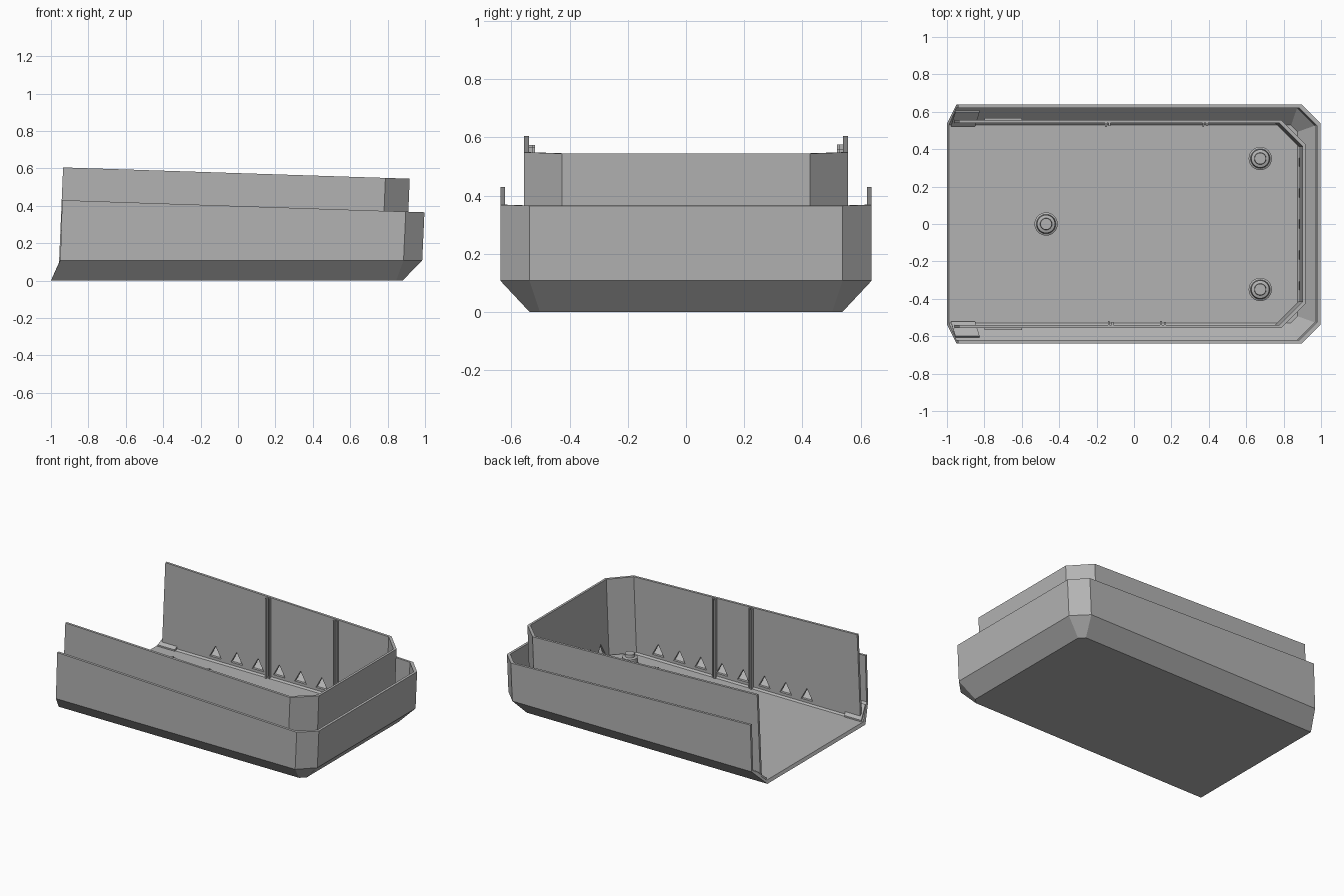
import bpy, bmesh, math

if "Cube" in bpy.data.objects:
    bpy.data.objects.remove(bpy.data.objects["Cube"])

grey = bpy.data.materials.new("shell grey")
grey.diffuse_color = (0.45, 0.45, 0.45, 1)
grey.use_nodes = True
grey.node_tree.nodes["Principled BSDF"].inputs["Base Color"].default_value = grey.diffuse_color


def finish(bm, name):
    bmesh.ops.recalc_face_normals(bm, faces=bm.faces)
    me = bpy.data.meshes.new(name)
    bm.to_mesh(me)
    bm.free()
    ob = bpy.data.objects.new(name, me)
    bpy.context.collection.objects.link(ob)
    me.materials.append(grey)
    return ob


def u_path(xs, xe, w, c, height):
    """U-shaped path, open towards -x, with cut corners at the +x end."""
    pts = [(xs, -w), (xe - c, -w), (xe, c - w), (xe, w - c), (xe - c, w), (xs, w)]
    return [(x, y, height(x)) for x, y in pts]


def u_shell(name, outer, inner, floor):
    """Skin the outer levels (bottom up) and inner levels into one solid wall."""
    bm = bmesh.new()
    o = [[bm.verts.new(p) for p in u_path(*lv)] for lv in outer]
    i = [[bm.verts.new(p) for p in u_path(*lv)] for lv in inner]
    rings = o + i[::-1]
    for a, b in zip(rings, rings[1:]):
        for k in range(5):
            bm.faces.new((a[k], a[k + 1], b[k + 1], b[k]))
    for k in (0, 5):
        for n in range(len(o) - 1):
            bm.faces.new((o[n][k], o[n + 1][k], i[n + 1][k], i[n][k]))
    if floor:
        bm.faces.new(o[0])
        bm.faces.new(i[0])
        bm.faces.new((o[0][0], o[0][5], i[0][5], i[0][0]))
    else:
        for k in range(5):
            bm.faces.new((o[0][k], o[0][k + 1], i[0][k + 1], i[0][k]))
    return finish(bm, name)


def flat(z):
    return lambda x: z


def outer_rim(x):
    return 0.43 - 0.0335 * (x + 0.94)


def inner_rim(x):
    return 0.605 - 0.0325 * (x + 0.94)


def prism(bm, pts, offset):
    """Extrude a polygon along an offset vector."""
    a = [bm.verts.new(p) for p in pts]
    b = [bm.verts.new([p[k] + offset[k] for k in range(3)]) for p in pts]
    bm.faces.new(a)
    bm.faces.new(b[::-1])
    for k in range(len(a)):
        n = (k + 1) % len(a)
        bm.faces.new((a[k], a[n], b[n], b[k]))


# Outer tray: floor, sloped skirt and low wall
u_shell("outer_tray",
        [(-1, 0.88, 0.537, 0.035, flat(0)),
         (-0.95, 0.985, 0.638, 0.1, flat(0.108)),
         (-0.94, 0.997, 0.638, 0.1, outer_rim)],
        [(-0.99, 0.875, 0.528, 0.035, flat(0.02)),
         (-0.95, 0.967, 0.621, 0.095, flat(0.112)),
         (-0.94, 0.979, 0.621, 0.095, outer_rim)], True)

# Taller inner wall
wall = u_shell("inner_wall",
               [(-0.96, 0.897, 0.556, 0.13, flat(0.026)),
                (-0.935, 0.918, 0.556, 0.13, inner_rim)],
               [(-0.96, 0.881, 0.539, 0.124, flat(0.026)),
                (-0.935, 0.902, 0.539, 0.124, inner_rim)], False)

# Triangular vents through the inner wall
bm = bmesh.new()
for n in range(8):
    x = -0.55 + 0.163 * n
    prism(bm, [(x - 0.045, -0.7, 0.05), (x + 0.045, -0.7, 0.05), (x, -0.7, 0.13)], (0, 1.4, 0))
for n in range(5):
    y = -0.33 + 0.165 * n
    prism(bm, [(0.8, y - 0.045, 0.05), (0.8, y + 0.045, 0.05), (0.8, y, 0.13)], (0.2, 0, 0))
cutter = finish(bm, "vent_cutter")
cutter.hide_render = True
cutter.display_type = 'WIRE'
mod = wall.modifiers.new("vents", 'BOOLEAN')
mod.object = cutter
mod.operation = 'DIFFERENCE'
mod.solver = 'EXACT'

# Slim vertical ribs inside the wall, in pairs forming a groove
bm = bmesh.new()
for x, s in ((-0.14, 1), (0.38, 1), (-0.125, -1), (0.155, -1)):
    for x0, depth in ((x - 0.015, 0.518), (x + 0.005, 0.525)):
        x1, top = x0 + 0.01, inner_rim(x) - 0.004
        prism(bm, [(x0, s * depth, 0.015), (x1, s * depth, 0.015),
                   (x1, s * depth, top), (x0, s * depth, top)], (0, s * (0.541 - depth), 0))
finish(bm, "wall_ribs")

# Latch strips on the outside of the inner wall, and end pads on the floor
for s, side in ((1, "back"), (-1, "front")):
    bm = bmesh.new()
    prism(bm, [(-0.8, s * 0.554, 0.2), (-0.6, s * 0.554, 0.2),
               (-0.6, s * 0.554, 0.24), (-0.8, s * 0.554, 0.24)], (0, s * 0.012, 0))
    finish(bm, side + "_latch_strip")
    bm = bmesh.new()
    prism(bm, [(-0.98, s * 0.52, 0.015), (-0.98, s * 0.52, 0.03),
               (-0.955, s * 0.6, 0.105), (-0.955, s * 0.61, 0.09)], (0.13, 0, 0))
    finish(bm, side + "_end_pad")

# Round stepped bosses on the floor
profile = [(0.062, 0.015), (0.062, 0.04), (0.052, 0.045), (0.048, 0.095),
           (0.032, 0.1), (0.03, 0.12)]
for n, (bx, by) in enumerate(((0.675, 0.35), (0.675, -0.35), (-0.47, 0))):
    bm = bmesh.new()
    rings = [[bm.verts.new((bx + r * math.cos(t * math.tau / 32),
                            by + r * math.sin(t * math.tau / 32), z)) for t in range(32)]
             for r, z in profile]
    for a, b in zip(rings, rings[1:]):
        for k in range(32):
            m = (k + 1) % 32
            bm.faces.new((a[k], a[m], b[m], b[k]))
    bm.faces.new(rings[0])
    bm.faces.new(rings[-1])
    ob = finish(bm, "floor_boss_%d" % (n + 1))
    bpy.context.view_layer.objects.active = ob
    ob.select_set(True)
    bpy.ops.object.shade_smooth_by_angle(angle=math.radians(30))
    ob.select_set(False)
